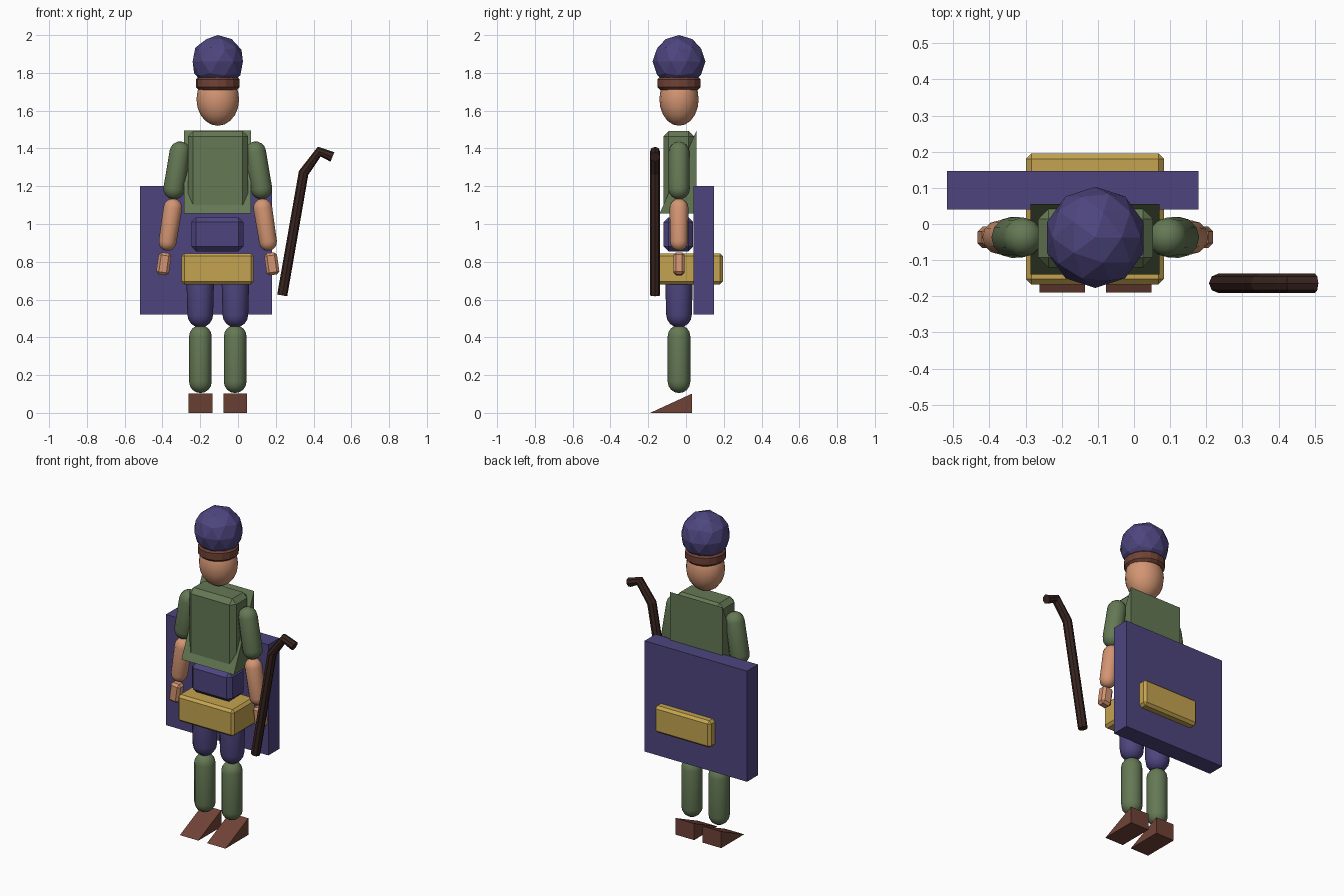
import bpy, bmesh, math
from mathutils import Vector, Matrix

if "Cube" in bpy.data.objects:
    bpy.data.objects.remove(bpy.data.objects["Cube"])

CX, CY = -0.107, -0.037   # body axis


def material(name, rgb):
    m = bpy.data.materials.new(name)
    m.diffuse_color = (*rgb, 1)
    m.use_nodes = True
    m.node_tree.nodes["Principled BSDF"].inputs["Base Color"].default_value = m.diffuse_color
    return m


PURPLE = material("purple", (0.075, 0.06, 0.21))
GREEN = material("green", (0.13, 0.19, 0.09))
YELLOW = material("yellow", (0.55, 0.37, 0.08))
BROWN = material("brown", (0.16, 0.055, 0.037))
SKIN = material("skin", (0.65, 0.3, 0.17))
DARK = material("dark_wood", (0.04, 0.018, 0.014))


def finish(name, bm, mat, smooth=False):
    bmesh.ops.recalc_face_normals(bm, faces=bm.faces)
    me = bpy.data.meshes.new(name)
    bm.to_mesh(me)
    bm.free()
    for p in me.polygons:
        p.use_smooth = smooth
    me.materials.append(mat)
    ob = bpy.data.objects.new(name, me)
    bpy.context.collection.objects.link(ob)
    return ob


def box(name, lo, hi, mat, bevel=0.0, tilt=0.0):
    lo, hi = Vector(lo), Vector(hi)
    bm = bmesh.new()
    bmesh.ops.create_cube(bm, size=1)
    bmesh.ops.scale(bm, vec=hi - lo, verts=bm.verts)
    if bevel:
        bmesh.ops.bevel(bm, geom=bm.edges[:], offset=bevel, segments=1,
                        affect='EDGES', profile=0.5)
    bm.transform(Matrix.Translation((lo + hi) / 2) @ Matrix.Rotation(tilt, 4, 'Y'))
    return finish(name, bm, mat)


def capsule(name, a, b, ra, rb, mat):
    # sphere split at its equator and stretched between a (top) and b (bottom)
    a, b = Vector(a), Vector(b)
    length = (a - b).length
    bm = bmesh.new()
    rings = [(math.radians(t), rb, 0) for t in (-67.5, -45, -22.5, 0)]
    rings += [(math.radians(t), ra, length) for t in (0, 22.5, 45, 67.5)]
    n = 12
    loops = [[bm.verts.new((r * math.cos(t) * math.cos(2 * math.pi * i / n),
                            r * math.cos(t) * math.sin(2 * math.pi * i / n),
                            r * math.sin(t) + h)) for i in range(n)]
             for t, r, h in rings]
    for l0, l1 in zip(loops, loops[1:]):
        for i in range(n):
            bm.faces.new((l0[i], l0[(i + 1) % n], l1[(i + 1) % n], l1[i]))
    for loop, z in ((loops[0], -rb), (loops[-1], length + ra)):
        tip = bm.verts.new((0, 0, z))
        for i in range(n):
            bm.faces.new((loop[i], loop[(i + 1) % n], tip))
    rot = Vector((0, 0, 1)).rotation_difference(a - b).to_matrix().to_4x4()
    bm.transform(Matrix.Translation(b) @ rot)
    return finish(name, bm, mat, True)


def wedge(name, x0, x1, y0, y1, z0, z1, mat):
    # slope rises from the front bottom edge to the back top edge
    bm = bmesh.new()
    l, r = [[bm.verts.new((x, y, z)) for y, z in ((y0, z0), (y1, z0), (y1, z1))]
            for x in (x0, x1)]
    bm.faces.new(l)
    bm.faces.new(r)
    for i in range(3):
        j = (i + 1) % 3
        bm.faces.new((l[i], l[j], r[j], r[i]))
    return finish(name, bm, mat)


# cap
bm = bmesh.new()
bmesh.ops.create_icosphere(bm, subdivisions=2, radius=0.14)
bm.transform(Matrix.Translation((CX, CY, 1.86)))
finish("cap", bm, PURPLE)

# cap band
bm = bmesh.new()
bmesh.ops.create_cone(bm, cap_ends=True, segments=16, radius1=0.115, radius2=0.115, depth=0.07)
bmesh.ops.bevel(bm, geom=[e for e in bm.edges if abs(e.verts[0].co.z - e.verts[1].co.z) < 1e-4],
                offset=0.014, segments=1, affect='EDGES', profile=0.5)
bm.transform(Matrix.Translation((CX, CY, 1.745)))
finish("cap_band", bm, BROWN)

# head
bm = bmesh.new()
bmesh.ops.create_uvsphere(bm, u_segments=16, v_segments=10, radius=1)
bm.transform(Matrix.Translation((CX, CY, 1.66)) @ Matrix.Diagonal((0.113, 0.104, 0.14, 1)))
finish("head", bm, SKIN, True)

# torso, coat, waist, belt bag, back panel
box("torso", (-0.265, -0.12, 1.06), (0.053, 0.042, 1.492), GREEN, 0.028)
wedge("coat", -0.286, 0.07, -0.14, 0.056, 1.055, 1.495, GREEN)
box("waist", (-0.247, -0.118, 0.855), (0.028, 0.038, 1.035), PURPLE, 0.025)
box("belt", (-0.299, -0.167, 0.68), (0.083, 0.195, 0.845), YELLOW, 0.015)
box("back_panel", (-0.518, 0.04, 0.52), (0.179, 0.147, 1.2), PURPLE)

# limbs on both sides
for side, s in (("left", -1), ("right", 1)):
    def at(dx, z, s=s):
        return (CX + s * dx, CY, z)
    capsule(side + "_upper_arm", at(0.2, 1.382), at(0.231, 1.187), 0.055, 0.057, GREEN)
    capsule(side + "_forearm", at(0.238, 1.085), at(0.266, 0.905), 0.05, 0.047, SKIN)
    x = CX + s * 0.286
    box(side + "_hand", (x - 0.034, CY - 0.03, 0.73), (x + 0.034, CY + 0.03, 0.848),
        SKIN, 0.014, -s * math.radians(8))
    capsule(side + "_thigh", at(0.093, 0.74), at(0.093, 0.52), 0.074, 0.068, PURPLE)
    capsule(side + "_shin", at(0.092, 0.405), at(0.092, 0.165), 0.06, 0.06, GREEN)
    x = CX + s * 0.092
    wedge(side + "_boot", x - 0.063, x + 0.063, -0.19, 0.032, 0, 0.102, BROWN)

# walking stick
cu = bpy.data.curves.new("walking_stick", 'CURVE')
cu.dimensions = '3D'
cu.bevel_depth = 0.027
cu.bevel_resolution = 2
cu.use_fill_caps = True
path = ((0.234, 0.622), (0.347, 1.27), (0.43, 1.383), (0.5, 1.355))
sp = cu.splines.new('POLY')
sp.points.add(len(path) - 1)
for p, (x, z) in zip(sp.points, path):
    p.co = (x, -0.164, z, 1)
sp.use_smooth = False
cu.materials.append(DARK)
bpy.context.collection.objects.link(bpy.data.objects.new("walking_stick", cu))
